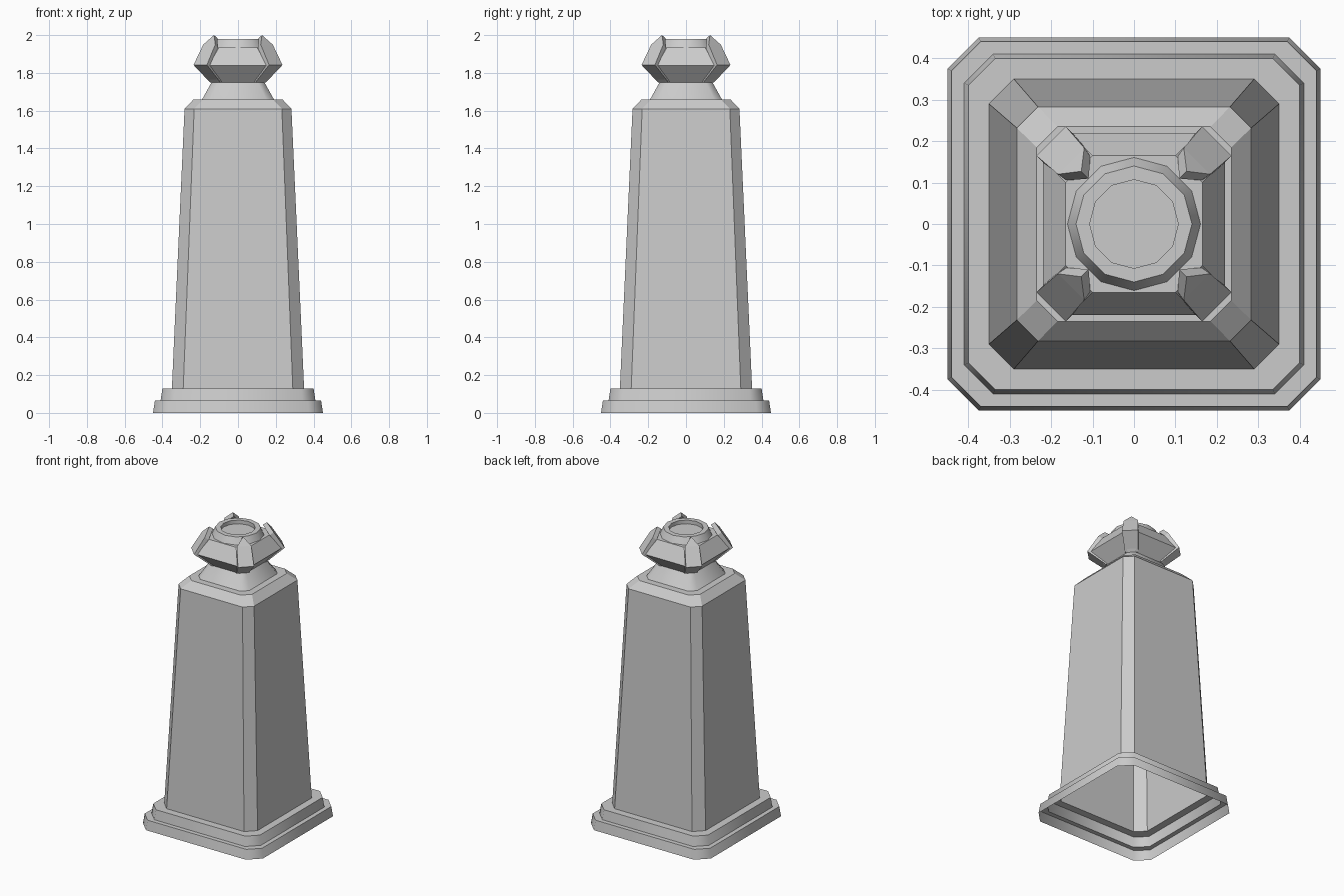
import bpy
import math
from mathutils import Matrix, Vector

cube = bpy.data.objects.get("Cube")
if cube:
    bpy.data.objects.remove(cube, do_unlink=True)

stone = bpy.data.materials.new("grey stone")
stone.use_nodes = True
stone.diffuse_color = (0.6, 0.6, 0.6, 1)
stone.node_tree.nodes["Principled BSDF"].inputs["Base Color"].default_value = stone.diffuse_color


def add_object(name, verts, faces, smooth_angle=None):
    mesh = bpy.data.meshes.new(name)
    mesh.from_pydata(verts, [], faces)
    mesh.materials.append(stone)
    obj = bpy.data.objects.new(name, mesh)
    bpy.context.collection.objects.link(obj)
    if smooth_angle:
        bpy.ops.object.select_all(action="DESELECT")
        obj.select_set(True)
        bpy.context.view_layer.objects.active = obj
        bpy.ops.object.shade_smooth_by_angle(angle=math.radians(smooth_angle))
    return obj


def loft(name, rings, cap=False, smooth_angle=None):
    """Skin a stack of equal-sized rings, leaving the bottom open."""
    n = len(rings[0])
    verts = [v for ring in rings for v in ring]
    faces = [(k * n + i, k * n + (i + 1) % n, (k + 1) * n + (i + 1) % n, (k + 1) * n + i)
             for k in range(len(rings) - 1) for i in range(n)]
    if cap:
        faces.append(range(len(verts) - n, len(verts)))
    return add_object(name, verts, faces, smooth_angle)


def square_ring(half, flat, z):
    """Square with cut corners; flat is half the length of each straight side."""
    return [Matrix.Rotation(q * math.pi / 2, 3, "Z") @ Vector((half, s * flat, z))
            for q in range(4) for s in (-1, 1)]


def round_ring(radius, z, sides=12):
    return [(radius * math.cos(a), radius * math.sin(a), z)
            for a in (math.tau * i / sides for i in range(sides))]


# Stepped plinth, hollow underneath
loft("plinth", [square_ring(*r) for r in (
    (0.45, 0.375, 0), (0.44, 0.37, 0.065), (0.41, 0.34, 0.065),
    (0.40, 0.335, 0.13), (0.35, 0.29, 0.13))], smooth_angle=50)

# Tapered shaft with its bevelled shoulder
loft("shaft", [square_ring(*r) for r in (
    (0.35, 0.29, 0.13), (0.283, 0.232, 1.61), (0.235, 0.185, 1.66), (0.19, 0.15, 1.66))])

# Narrow neck
loft("neck", [square_ring(0.19, 0.15, 1.66), square_ring(0.14, 0.105, 1.75)], smooth_angle=50)

# Flared crown block
loft("crown", [square_ring(*r) for r in (
    (0.14, 0.105, 1.75), (0.22, 0.155, 1.84), (0.165, 0.10, 1.935))], cap=True)

# Round socket with a sunken floor
loft("socket", [round_ring(*r) for r in (
    (0.163, 1.93), (0.14, 1.98), (0.107, 1.98), (0.107, 1.955))], cap=True, smooth_angle=40)

# Pointed corner claws: half outlines as (distance out, half width, height)
outer = [(0.17, 0.04, 1.75), (0.283, 0.05, 1.842), (0.215, 0.045, 1.95)]
inner = [(0.13, 0.04, 1.76), (0.23, 0.05, 1.842), (0.19, 0.041, 1.93)]


def claw_outline(half, tip):
    right = [(d, -w, z) for d, w, z in half]
    left = [(d, w, z) for d, w, z in reversed(half)]
    return right + [tip] + left


front = claw_outline(outer, (0.18, 0, 2.0))
back = claw_outline(inner, (0.155, 0, 1.985))
n = len(front)
claw_faces = [(0, 1, 5, 6), (1, 2, 4, 5), (2, 3, 4)]
claw_faces += [tuple(n + i for i in reversed(f)) for f in claw_faces]
claw_faces += [((i + 1) % n, i, n + i, n + (i + 1) % n) for i in range(n)]
for q, side in enumerate(("back_left", "back_right", "front_right", "front_left")):
    turn = Matrix.Rotation(math.pi / 4 + q * math.pi / 2, 3, "Z")
    add_object("claw_" + side, [turn @ Vector(v) for v in front + back], claw_faces)
